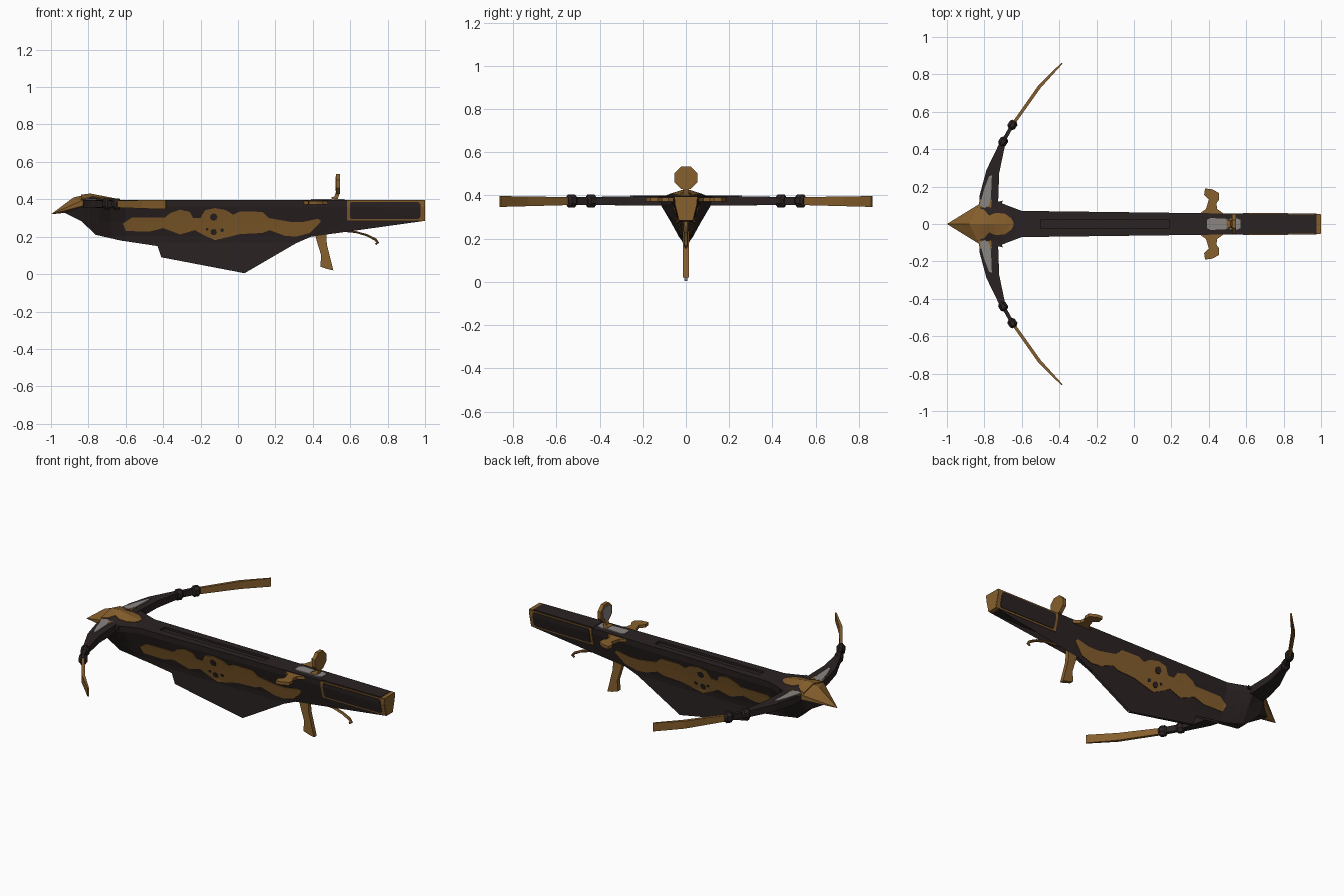
import bpy, bmesh, math
from mathutils import Vector


def material(name, rgb):
    m = bpy.data.materials.new(name)
    m.diffuse_color = (*rgb, 1)
    return m


DARK = material("dark wood", (0.024, 0.016, 0.016))
GOLD = material("old gold", (0.24, 0.115, 0.026))
GREY = material("worn steel", (0.25, 0.235, 0.22))


def finish(bm, name, mats):
    bmesh.ops.recalc_face_normals(bm, faces=bm.faces)
    me = bpy.data.meshes.new(name)
    bm.to_mesh(me)
    bm.free()
    for m in mats:
        me.materials.append(m)
    ob = bpy.data.objects.new(name, me)
    bpy.context.collection.objects.link(ob)
    return ob


def slab(name, outline, place, mat, us=(), vs=()):
    """Solid from a flat outline, cut at us / vs; place(u, v, side) puts each vertex."""
    bm = bmesh.new()
    bm.faces.new([bm.verts.new((u, v, 0)) for u, v in outline])
    bmesh.ops.triangulate(bm, faces=bm.faces[:])
    for axis, values in ((Vector((1, 0, 0)), us), (Vector((0, 1, 0)), vs)):
        for t in values:
            bmesh.ops.bisect_plane(bm, geom=bm.verts[:] + bm.edges[:] + bm.faces[:],
                                   plane_co=axis * t, plane_no=axis)
    ext = bmesh.ops.extrude_face_region(bm, geom=bm.faces[:])
    far = {g for g in ext["geom"] if isinstance(g, bmesh.types.BMVert)}
    for v in bm.verts:
        v.co = place(v.co.x, v.co.y, 1 if v in far else -1)
    return finish(bm, name, mat if isinstance(mat, list) else [mat])


def bar(name, path, sizes, mat, sides=4, flat="z"):
    """Loft along a path; sizes are (sideways width, height) at each point."""
    bm = bmesh.new()
    path = [Vector(p) for p in path]
    rings = []
    for i, p in enumerate(path):
        d = (path[min(i + 1, len(path) - 1)] - path[max(i - 1, 0)]).normalized()
        up = Vector((0, 0, 1)) if flat == "z" else Vector((0, 1, 0))
        side = d.cross(up).normalized()
        w, h = sizes[i]
        k = 0.5 / math.cos(math.pi / sides)
        ring = []
        for j in range(sides):
            a = 2 * math.pi * (j + 0.5) / sides
            ring.append(bm.verts.new(p + side * (w * k * math.cos(a)) + up * (h * k * math.sin(a))))
        rings.append(ring)
    for a, b in zip(rings, rings[1:]):
        for j in range(sides):
            bm.faces.new((a[j], a[(j + 1) % sides], b[(j + 1) % sides], b[j]))
    bm.faces.new(rings[0])
    bm.faces.new(rings[-1])
    return finish(bm, name, [mat])


def lerp(x, table):
    for (x0, y0), (x1, y1) in zip(table, table[1:]):
        if x <= x1:
            return y0 + (y1 - y0) * max(0, (x - x0) / (x1 - x0))
    return table[-1][1]


def both(half):
    return half + [(u, -v) for u, v in reversed(half) if v]


# Stock: half width along the length, and how it narrows towards the keel
WIDTH = [(-0.93, 0.012), (-0.83, 0.10), (-0.74, 0.125), (-0.68, 0.10), (-0.6, 0.07), (1.0, 0.05)]
NARROW = [(0.0, 0.11), (0.17, 0.14), (0.2, 0.22), (0.28, 0.57), (0.36, 0.95), (0.395, 1.0)]
US = [p[0] for p in WIDTH] + [-0.4, 0, 0.4, 0.6, 0.975]
VS = [p[0] for p in NARROW]


def on_side(off):
    return lambda u, v, s: (u, s * (lerp(u, WIDTH) * lerp(v, NARROW) + off), v)


outline = [(-0.93, 0.33), (-0.84, 0.285), (-0.76, 0.21), (-0.63, 0.18), (-0.54, 0.222),
           (-0.455, 0.20), (-0.43, 0.15), (-0.41, 0.09), (0.035, 0.005), (0.04, 0.03), (0.025, 0.055),
           (0.05, 0.07), (0.05, 0.10), (0.075, 0.12), (0.06, 0.145), (0.085, 0.18), (0.13, 0.205),
           (0.22, 0.20), (0.24, 0.175), (0.31, 0.165), (0.39, 0.20), (0.45, 0.28), (0.58, 0.285),
           (1.0, 0.285), (1.0, 0.395), (-0.84, 0.395)]
stock = slab("stock", outline, on_side(0), [DARK, GOLD, GREY], US, VS)
for f in stock.data.polygons:
    if f.center.x > 0.975:
        f.material_index = 1
    elif 0.02 < f.center.x < 0.07 and f.center.z < 0.1 and f.normal.x > 0.6:
        f.material_index = 2

# Bolt groove in the top
groove = slab("groove_cutter", both([(-0.5, 0.022), (0.19, 0.022)]),
              lambda u, v, s: (u, v, 0.395 + 0.012 * s), DARK)
groove.hide_render = True
groove.hide_viewport = True
cut = stock.modifiers.new("groove", "BOOLEAN")
cut.operation = "DIFFERENCE"
cut.solver = "EXACT"
cut.object = groove

# Gilded ornament on both sides, with dark hollows
ornament = [(-0.615, 0.27), (-0.567, 0.303), (-0.39, 0.303), (-0.363, 0.326), (-0.31, 0.345),
            (-0.257, 0.332), (-0.24, 0.30), (-0.2, 0.30), (-0.176, 0.342), (-0.123, 0.353),
            (-0.064, 0.342), (-0.027, 0.318), (0.01, 0.335), (0.13, 0.333), (0.165, 0.30), (0.278, 0.28),
            (0.35, 0.28), (0.428, 0.296), (0.445, 0.283), (0.385, 0.22), (0.31, 0.2), (0.25, 0.205),
            (0.17, 0.235), (0.13, 0.22), (0.01, 0.214), (-0.053, 0.198), (-0.123, 0.182),
            (-0.187, 0.21), (-0.23, 0.235), (-0.31, 0.212), (-0.40, 0.246), (-0.47, 0.228), (-0.60, 0.23)]
slab("side_ornament", ornament, on_side(0.004), GOLD, US, VS)
for i, (x, z, r) in enumerate([(-0.13, 0.305, 0.02), (-0.13, 0.225, 0.017), (-0.085, 0.235, 0.01),
                               (-0.165, 0.24, 0.008)]):
    ring = [(x + r * math.cos(a * math.pi / 4), z + r * math.sin(a * math.pi / 4)) for a in range(8)]
    slab("ornament_hollow_%d" % i, ring, on_side(0.007), DARK, (), VS)

# Butt frame and its dark panels
slab("butt_frame", [(0.583, 0.287), (0.998, 0.287), (0.998, 0.393), (0.583, 0.393)],
     on_side(0.003), GOLD, US, VS)
slab("butt_panel", [(0.605, 0.296), (0.965, 0.296), (0.975, 0.305), (0.975, 0.375), (0.965, 0.385),
                    (0.605, 0.385), (0.598, 0.375), (0.598, 0.305)], on_side(0.006), DARK, US, VS)
slab("butt_top", both([(0.58, 0.049), (0.975, 0.045)]),
     lambda u, v, s: (u, v, 0.392 + 0.005 * s), DARK)


# Raised head: dark hump with spurs, gold crest on it
def on_head(off):
    def place(u, v, s):
        rise = lerp(u, [(-0.85, 0.026), (-0.79, 0.034), (-0.62, 0.001)])
        return (u, v, 0.393 + off + rise * max(0, 1 - abs(v) / 0.11) if s > 0 else 0.375)
    return place


slab("head_hump", both([(-0.84, 0.09), (-0.77, 0.10), (-0.755, 0.135), (-0.74, 0.115), (-0.70, 0.125),
                        (-0.715, 0.10), (-0.64, 0.08), (-0.6, 0.068)]),
     on_head(0), DARK, (-0.79, -0.62), (-0.05, 0, 0.05))
slab("head_crest", both([(-0.84, 0.09), (-0.80, 0.075), (-0.775, 0.045), (-0.74, 0.06), (-0.69, 0.055),
                         (-0.655, 0.03), (-0.645, 0.01)]),
     on_head(0.004), GOLD, (-0.79,), (-0.05, 0, 0.05))

# Pointed gold nose
bm = bmesh.new()
for p in [(-1, 0, 0.32), (-0.88, 0, 0.41), (-0.79, 0, 0.43), (-0.85, 0, 0.335)]:
    bm.verts.new(p)
for s in (-1, 1):
    bm.verts.new((-0.83, s * 0.105, 0.395))
    bm.verts.new((-0.83, s * 0.105, 0.365))
bmesh.ops.convex_hull(bm, input=bm.verts[:])
finish(bm, "nose", [GOLD])

# Bow arms
for s, tag in ((-1, "near"), (1, "far")):
    def p(x, y, z=0.375):
        return (x, s * y, z)
    bar("arm_" + tag, [p(-0.78, 0.06), p(-0.775, 0.15), p(-0.755, 0.28), p(-0.70, 0.44)],
        [(0.1, 0.045), (0.1, 0.045), (0.07, 0.042), (0.028, 0.036)], DARK)
    bar("arm_link_" + tag, [p(-0.70, 0.44), p(-0.65, 0.53)], [(0.02, 0.036)] * 2, DARK)
    for i, (x, y) in enumerate([(-0.70, 0.44), (-0.65, 0.53)]):
        bar("arm_knuckle_%d_%s" % (i, tag),
            [p(x - 0.013, y - 0.02), p(x - 0.007, y - 0.011), p(x + 0.007, y + 0.011), p(x + 0.013, y + 0.02)],
            [(0.028, 0.04), (0.046, 0.06), (0.046, 0.06), (0.028, 0.04)], DARK, 8)
    bar("arm_tip_" + tag, [p(-0.65, 0.53, 0.374), p(-0.505, 0.735, 0.373), p(-0.385, 0.86, 0.372)],
        [(0.016, 0.036), (0.018, 0.045), (0.008, 0.05)], GOLD)
    leaf = [(-0.825, 0.10), (-0.80, 0.085), (-0.775, 0.10), (-0.765, 0.14), (-0.76, 0.26),
            (-0.775, 0.255), (-0.80, 0.19)]
    slab("arm_leaf_" + tag, leaf, lambda u, v, t: (u, s * v, 0.397 + 0.004 * t), GREY)
    slab("arm_leaf_edge_" + tag, [(-0.835, 0.075), (-0.765, 0.075), (-0.76, 0.13), (-0.825, 0.13)],
         lambda u, v, t: (u, s * v, 0.396 + 0.003 * t), GOLD)

# Trigger lever and curled guard
slab("trigger", [(0.40, 0.26), (0.44, 0.295), (0.47, 0.25), (0.475, 0.16), (0.51, 0.02),
                 (0.475, 0.028), (0.44, 0.04), (0.445, 0.10), (0.42, 0.18)],
     lambda u, v, s: (u, s * 0.013, v), GOLD)
bar("guard", [(0.44, 0, 0.285), (0.50, 0, 0.25), (0.56, 0, 0.232), (0.63, 0, 0.225), (0.69, 0, 0.208),
              (0.735, 0, 0.185), (0.748, 0, 0.168), (0.735, 0, 0.16)],
    [(0.02, 0.022), (0.016, 0.02), (0.012, 0.018), (0.01, 0.018), (0.012, 0.018), (0.014, 0.018),
     (0.014, 0.016), (0.01, 0.012)], GOLD, 6, "y")

# Winged cocking lever across the stock
slab("cocking_wings", both([(0.35, 0.055), (0.385, 0.08), (0.40, 0.13), (0.375, 0.155), (0.38, 0.19),
                            (0.42, 0.185), (0.455, 0.165), (0.455, 0.13), (0.44, 0.11), (0.445, 0.08), (0.48, 0.055)]),
     lambda u, v, s: (u, v, 0.382 + 0.009 * s), GOLD)

# Sight: worn base plate, stem and octagonal disc
slab("sight_base", both([(0.39, 0.022), (0.41, 0.032), (0.51, 0.027), (0.54, 0.034), (0.57, 0.022)]),
     lambda u, v, s: (u, v, 0.397 + 0.004 * s), GREY)
bar("sight_stem", [(0.51, 0, 0.395), (0.525, 0, 0.41), (0.535, 0, 0.44)],
    [(0.04, 0.05), (0.022, 0.03), (0.02, 0.024)], GOLD, 4, "y")


def octagon(r):
    return [(r * math.cos((a + 0.5) * math.pi / 4), 0.482 + r * math.sin((a + 0.5) * math.pi / 4))
            for a in range(8)]


slab("sight_disc", octagon(0.057), lambda u, v, s: (0.535 + 0.011 * s, u, v), GOLD)
slab("sight_lens", octagon(0.042), lambda u, v, s: (0.523 + 0.003 * s, u, v), GREY)
